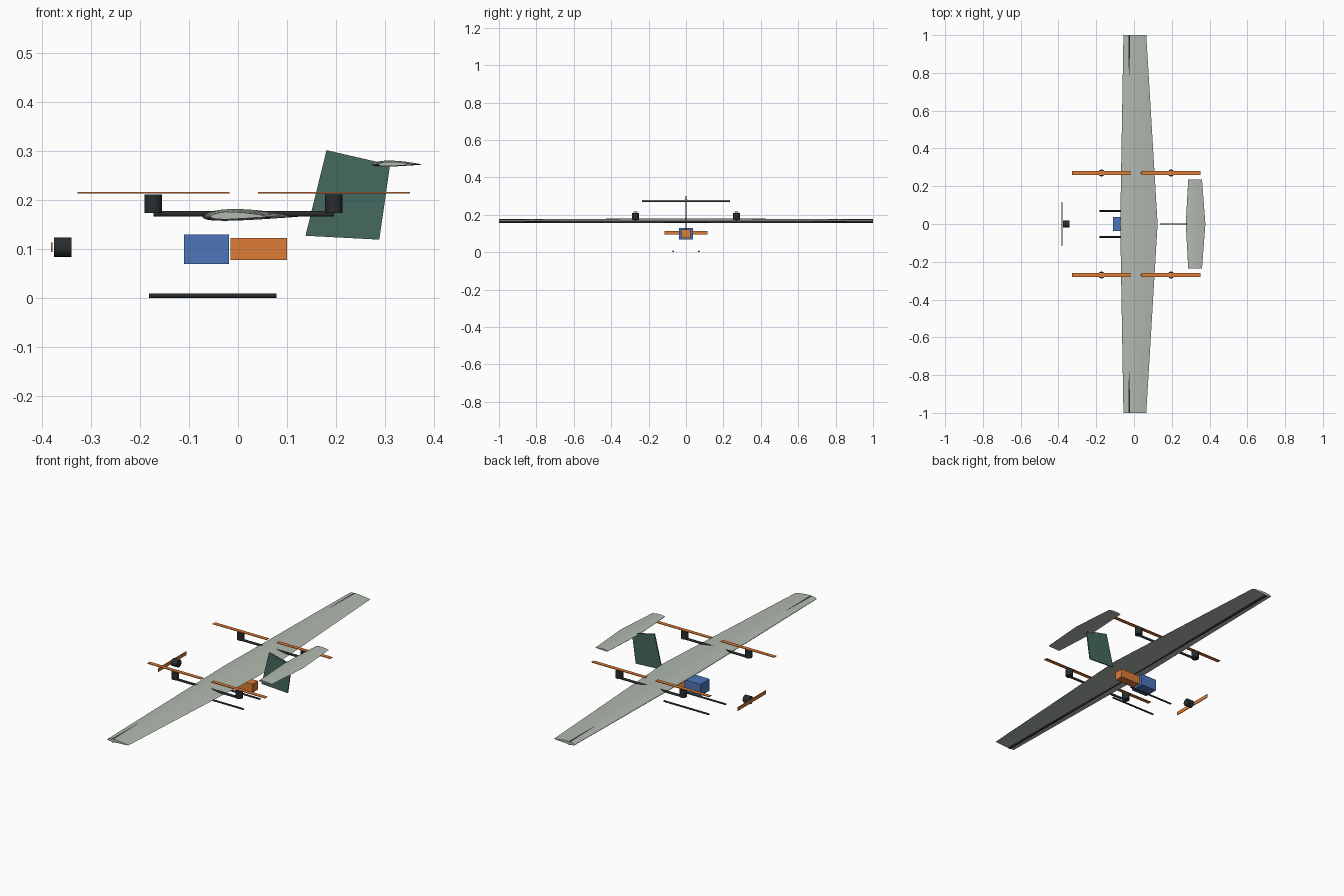
import bpy, bmesh, math
from mathutils import Vector

if "Cube" in bpy.data.objects:
    bpy.data.objects.remove(bpy.data.objects["Cube"])


def material(name, rgb):
    m = bpy.data.materials.new(name)
    m.diffuse_color = (*rgb, 1)
    m.use_nodes = True
    m.node_tree.nodes["Principled BSDF"].inputs["Base Color"].default_value = m.diffuse_color
    return m


SAGE = material("sage", (0.44, 0.49, 0.43))
GREEN = material("dark_green", (0.06, 0.14, 0.115))
ORANGE = material("orange", (0.72, 0.20, 0.035))
BLUE = material("blue", (0.075, 0.18, 0.49))
DARK = material("carbon", (0.022, 0.026, 0.028))


def finish(name, bm, mat, smooth=False):
    bmesh.ops.recalc_face_normals(bm, faces=bm.faces)
    me = bpy.data.meshes.new(name)
    bm.to_mesh(me)
    bm.free()
    me.materials.append(mat)
    ob = bpy.data.objects.new(name, me)
    bpy.context.collection.objects.link(ob)
    if smooth:
        bpy.context.view_layer.objects.active = ob
        ob.select_set(True)
        bpy.ops.object.shade_smooth_by_angle(angle=math.radians(35))
        ob.select_set(False)
    return ob


def box(name, center, size, mat):
    bm = bmesh.new()
    bmesh.ops.create_cube(bm, size=1)
    for v in bm.verts:
        v.co = Vector(center) + Vector(a * b for a, b in zip(v.co, size))
    return finish(name, bm, mat)


def rod(name, start, end, radius, mat=DARK, sides=24):
    a, b = Vector(start), Vector(end)
    bm = bmesh.new()
    bmesh.ops.create_cone(bm, cap_ends=True, segments=sides, radius1=radius,
                          radius2=radius, depth=(b - a).length)
    rot = (b - a).to_track_quat('Z', 'Y')
    for v in bm.verts:
        v.co = (a + b) / 2 + rot @ v.co
    return finish(name, bm, mat, True)


def airfoil(n=20, t=0.12, m=0.02, p=0.4):
    """Cambered section, from trailing edge over the top and back below."""
    def point(x, side):
        y = 5 * t * (0.2969 * math.sqrt(x) - 0.126 * x - 0.3516 * x**2
                     + 0.2843 * x**3 - 0.1036 * x**4)
        c = m / p**2 * (2*p*x - x*x) if x < p else m / (1-p)**2 * (1 - 2*p + 2*p*x - x*x)
        return x, c + side * y
    xs = [(1 - math.cos(math.pi * i / n)) / 2 for i in range(n + 1)]
    return [point(x, 1) for x in reversed(xs)] + [point(x, -1) for x in xs[1:-1]]


def tapered_wing(name, half_span, root, tip, z):
    """Loft tip - root - tip; root and tip are (leading x, trailing x)."""
    bm = bmesh.new()
    rings = []
    for y, (le, te) in ((-half_span, tip), (0, root), (half_span, tip)):
        c = te - le
        rings.append([bm.verts.new((le + c * u, y, z + c * w)) for u, w in airfoil()])
    for r, s in zip(rings, rings[1:]):
        for i in range(len(r)):
            j = (i + 1) % len(r)
            bm.faces.new((r[i], r[j], s[j], s[i]))
    bm.faces.new(rings[0])
    bm.faces.new(rings[-1])
    return finish(name, bm, SAGE, True)


# Main wing with its spar, and the tailplane
tapered_wing("main_wing", 1.0, (-0.073, 0.125), (-0.056, 0.065), 0.166)
rod("wing_spar", (-0.025, -0.999, 0.1665), (-0.025, 0.999, 0.1665), 0.01)
tapered_wing("tailplane", 0.236, (0.274, 0.378), (0.287, 0.36), 0.2725)

# Swept tail fin plate
bm = bmesh.new()
outline = [(0.138, 0.127), (0.289, 0.119), (0.311, 0.272), (0.181, 0.302)]
face = bm.faces.new([bm.verts.new((x, -0.003, z)) for x, z in outline])
ext = bmesh.ops.extrude_face_region(bm, geom=[face])
bmesh.ops.translate(bm, vec=(0, 0.006, 0),
                    verts=[g for g in ext["geom"] if isinstance(g, bmesh.types.BMVert)])
finish("tail_fin", bm, GREEN)

# Lift booms, motors, rotors and landing skids on both sides
for side, s in (("right", -1), ("left", 1)):
    y = 0.27 * s
    rod(f"{side}_boom", (-0.173, y, 0.172), (0.196, y, 0.172), 0.006)
    for end, x in (("front", -0.173), ("rear", 0.196)):
        rod(f"{side}_{end}_lift_motor", (x, y, 0.173), (x, y, 0.211), 0.018)
        box(f"{side}_{end}_rotor_blade", (x, y, 0.215), (0.311, 0.02, 0.003), ORANGE)
    rod(f"{side}_landing_skid", (-0.182, 0.069 * s, 0.0045), (0.079, 0.069 * s, 0.0045), 0.0045)

# Forward motor and propeller
rod("forward_motor", (-0.376, 0, 0.1035), (-0.341, 0, 0.1035), 0.0195)
box("forward_propeller", (-0.381, 0, 0.1035), (0.003, 0.232, 0.019), ORANGE)

# Battery and payload boxes
box("battery", (-0.0645, 0, 0.0995), (0.092, 0.076, 0.061), BLUE)
box("payload", (0.0425, 0, 0.0998), (0.115, 0.046, 0.045), ORANGE)
